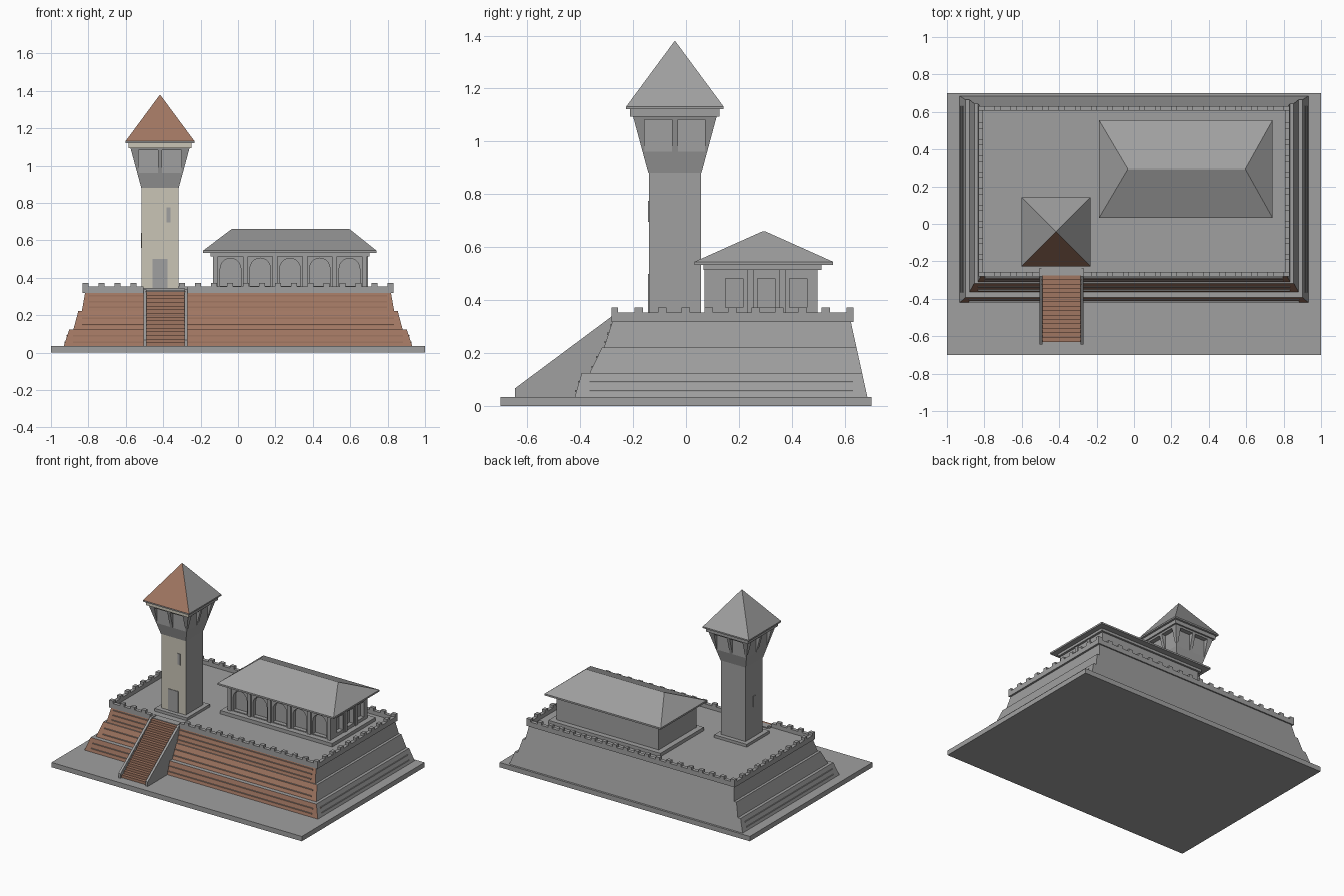
import bpy, bmesh, math

if "Cube" in bpy.data.objects:
    bpy.data.objects.remove(bpy.data.objects["Cube"])

def material(name, rgb):
    m = bpy.data.materials.new(name)
    m.diffuse_color = (*rgb, 1)
    m.use_nodes = True
    m.node_tree.nodes["Principled BSDF"].inputs["Base Color"].default_value = m.diffuse_color
    return m

GRAY = material("stone gray", (0.35, 0.35, 0.35))
BRICK = material("brick brown", (0.35, 0.18, 0.12))
CREAM = material("cream plaster", (0.59, 0.56, 0.47))

def finish(name, bm, front=None):
    """Make an object; faces turned to the front may get their own colour."""
    bmesh.ops.recalc_face_normals(bm, faces=bm.faces)
    me = bpy.data.meshes.new(name)
    me.materials.append(GRAY)
    if front:
        me.materials.append(front)
        for f in bm.faces:
            f.material_index = int(f.normal.y < -0.3)
    bm.to_mesh(me)
    bm.free()
    ob = bpy.data.objects.new(name, me)
    bpy.context.collection.objects.link(ob)
    return ob

def add_loft(bm, lo, hi, z0, z1):
    """Closed solid between two rectangles (x0, x1, y0, y1)."""
    rings = []
    for (x0, x1, y0, y1), z in ((lo, z0), (hi, z1)):
        rings.append([bm.verts.new((x, y, z)) for x, y in
                      ((x0, y0), (x1, y0), (x1, y1), (x0, y1))])
    a, b = rings
    bm.faces.new(a[::-1])
    bm.faces.new(b)
    for i in range(4):
        j = (i + 1) % 4
        bm.faces.new((a[i], a[j], b[j], b[i]))

def add_box(bm, x0, x1, y0, y1, z0, z1):
    add_loft(bm, (x0, x1, y0, y1), (x0, x1, y0, y1), z0, z1)

def add_prism(bm, pts, a, b, axis):
    """Extrude a profile (u, z) along x or y from a to b."""
    place = (lambda u, z, w: (w, u, z)) if axis == 'x' else (lambda u, z, w: (u, w, z))
    A = [bm.verts.new(place(u, z, a)) for u, z in pts]
    B = [bm.verts.new(place(u, z, b)) for u, z in pts]
    bm.faces.new(A)
    bm.faces.new(B[::-1])
    for i in range(len(pts)):
        j = (i + 1) % len(pts)
        bm.faces.new((A[i], B[i], B[j], A[j]))

def box(name, *dims, front=None):
    bm = bmesh.new()
    add_box(bm, *dims)
    return finish(name, bm, front)

def loft(name, lo, hi, z0, z1, front=None):
    bm = bmesh.new()
    add_loft(bm, lo, hi, z0, z1)
    return finish(name, bm, front)

def cut(ob, bm):
    cutter = finish("cutter", bm)
    cutter.hide_render = True
    mod = ob.modifiers.new("openings", 'BOOLEAN')
    mod.object = cutter
    mod.operation = 'DIFFERENCE'
    mod.solver = 'EXACT'
    bpy.context.view_layer.objects.active = ob
    bpy.ops.object.modifier_apply(modifier=mod.name)
    bpy.data.objects.remove(cutter)

def square(cx, cy, h):
    return (cx - h, cx + h, cy - h, cy + h)

# Ground slab
box("ground_slab", -1, 1, -0.7, 0.7, 0, 0.035)

# Three battered terraces: (bottom z, top z, half widths, front y values)
tiers = [(0.035, 0.125, 0.932, 0.902, -0.42, -0.394),
         (0.125, 0.222, 0.88, 0.854, -0.364, -0.317),
         (0.222, 0.325, 0.835, 0.817, -0.310, -0.276)]
back = lambda z: 0.685 - (z - 0.035) * 0.22
for n, (z0, z1, w0, w1, f0, f1) in enumerate(tiers, 1):
    loft(f"terrace_{n}", (-w0, w0, f0, back(z0)), (-w1, w1, f1, back(z1)), z0, z1, BRICK)
    # Raised courses along the front, and on the sides of the lowest terrace
    bm = bmesh.new()
    for t in (0.24, 0.62) if n < 3 else (0.2, 0.5, 0.8):
        z = z0 + t * (z1 - z0)
        y = f0 + t * (f1 - f0)
        add_box(bm, -w1 + 0.02, w1 - 0.02, y - 0.005, y + 0.02, z - 0.004, z + 0.004)
        if n == 1:
            x = w0 + t * (w1 - w0)
            for s in (-1, 1):
                xs = sorted((s * (x + 0.004), s * (x - 0.02)))
                add_box(bm, *xs, -0.365, 0.63, z - 0.004, z + 0.004)
    finish(f"terrace_courses_{n}", bm, BRICK)

# Parapet with merlons, open at the stair head
PX, PY0, PY1, PT = 0.832, -0.282, 0.632, 0.026
SX0, SX1 = -0.505, -0.27
bm = bmesh.new()
Z0, Z1, Z2 = 0.318, 0.353, 0.372
add_box(bm, -PX, SX0, PY0, PY0 + PT, Z0, Z1)
add_box(bm, SX1, PX, PY0, PY0 + PT, Z0, Z1)
add_box(bm, -PX, PX, PY1 - PT, PY1, Z0, Z1)
for x in (-PX, PX - PT):
    add_box(bm, x, x + PT, PY0 + PT, PY1 - PT, Z0, Z1)
nx, ny, m = 19, 10, 0.016
for i in range(nx + 1):
    x = -PX + m + i * (2 * PX - 2 * m) / nx
    add_box(bm, x - m, x + m, PY1 - PT, PY1, Z1, Z2)
    if not SX0 - 0.01 < x < SX1 + 0.01:
        add_box(bm, x - m, x + m, PY0, PY0 + PT, Z1, Z2)
for i in range(1, ny):
    y = PY0 + m + i * (PY1 - PY0 - 2 * m) / ny
    for x in (-PX, PX - PT):
        add_box(bm, x, x + PT, y - m, y + m, Z1, Z2)
finish("parapet", bm)

# Stair: stepped brick flight between sloping side walls
steps, ya, yb, za, zb = 15, -0.63, -0.275, 0.035, 0.328
pts = [(ya, za)]
for i in range(steps):
    z = za + (i + 1) * (zb - za) / steps
    pts += [(ya + i * (yb - ya) / steps, z), (ya + (i + 1) * (yb - ya) / steps, z)]
pts.append((yb, za))
bm = bmesh.new()
add_prism(bm, pts, SX0 + 0.01, SX1 - 0.01, 'x')
flight = finish("stair_flight", bm)
flight.data.materials.clear()
flight.data.materials.append(BRICK)
bm = bmesh.new()
side = [(-0.645, 0.035), (-0.645, 0.068), (-0.282, 0.338), (-0.235, 0.338), (-0.235, 0.035)]
for x in (SX0, SX1 - 0.017):
    add_prism(bm, side, x, x + 0.017, 'x')
finish("stair_side_walls", bm)
box("stair_landing", SX0 + 0.01, SX1 - 0.01, -0.275, -0.225, 0.32, 0.332)

# Tower shaft on its plinth
TX, TY = -0.417, -0.042
loft("tower_plinth", square(TX, TY, 0.13), square(TX, TY, 0.13), 0.32, 0.345)
loft("tower_shaft", square(TX, TY, 0.098), square(TX, TY, 0.098), 0.345, 0.88, CREAM)
box("tower_door", -0.457, -0.377, TY - 0.102, TY - 0.09, 0.345, 0.5)
box("tower_slit_front", -0.383, -0.361, TY - 0.102, TY - 0.09, 0.695, 0.775)
box("tower_slit_left", TX - 0.102, TX - 0.09, TY - 0.011, TY + 0.011, 0.56, 0.64)

# Flared tower head with two recessed windows on each side
head = loft("tower_head", square(TX, TY, 0.1), square(TX, TY, 0.158), 0.88, 1.095)
bm = bmesh.new()
for a, b in ((-0.114, -0.011), (0.011, 0.114)):
    for c, d in ((-0.3, -0.122), (0.122, 0.3)):
        add_box(bm, TX + a, TX + b, TY + c, TY + d, 0.94, 1.083)
        add_box(bm, TX + c, TX + d, TY + a, TY + b, 0.94, 1.083)
cut(head, bm)
loft("tower_cornice", square(TX, TY, 0.169), square(TX, TY, 0.169), 1.095, 1.122, CREAM)
loft("tower_eaves", square(TX, TY, 0.184), square(TX, TY, 0.184), 1.122, 1.132)
loft("tower_roof", square(TX, TY, 0.184), square(TX, TY, 0.0005), 1.132, 1.38, BRICK)

# Hall on its platform
box("hall_platform", -0.17, 0.725, 0.04, 0.535, 0.32, 0.35)
hall = box("hall_walls", -0.13, 0.687, 0.08, 0.497, 0.35, 0.52)
arches = [-0.04 + i * 0.159 for i in range(5)]
bm = bmesh.new()
for x in arches:
    prof = [(x - 0.055, 0.356), (x + 0.055, 0.356)]
    prof += [(x + 0.055 * math.cos(k * math.pi / 10), 0.45 + 0.055 * math.sin(k * math.pi / 10))
             for k in range(11)]
    add_prism(bm, prof, 0.05, 0.11, 'y')
for y in (0.183, 0.303, 0.424):
    add_box(bm, 0.657, 0.75, y - 0.033, y + 0.033, 0.373, 0.483)
cut(hall, bm)

# Slim pillars between the arches and at the right-hand corners
bm = bmesh.new()
for i in range(6):
    x = -0.1195 + i * 0.159
    add_box(bm, x - 0.013, x + 0.013, 0.07, 0.085, 0.35, 0.52)
for y in (0.243, 0.3635):
    add_box(bm, 0.68, 0.694, y - 0.013, y + 0.013, 0.35, 0.52)
finish("hall_pillars", bm)
box("hall_cornice", -0.148, 0.703, 0.066, 0.511, 0.515, 0.535)
EAVES = (-0.187, 0.741, 0.032, 0.556)
box("hall_eaves", *EAVES, 0.533, 0.545)
loft("hall_roof", EAVES, (-0.035, 0.597, 0.289, 0.299), 0.545, 0.66)
